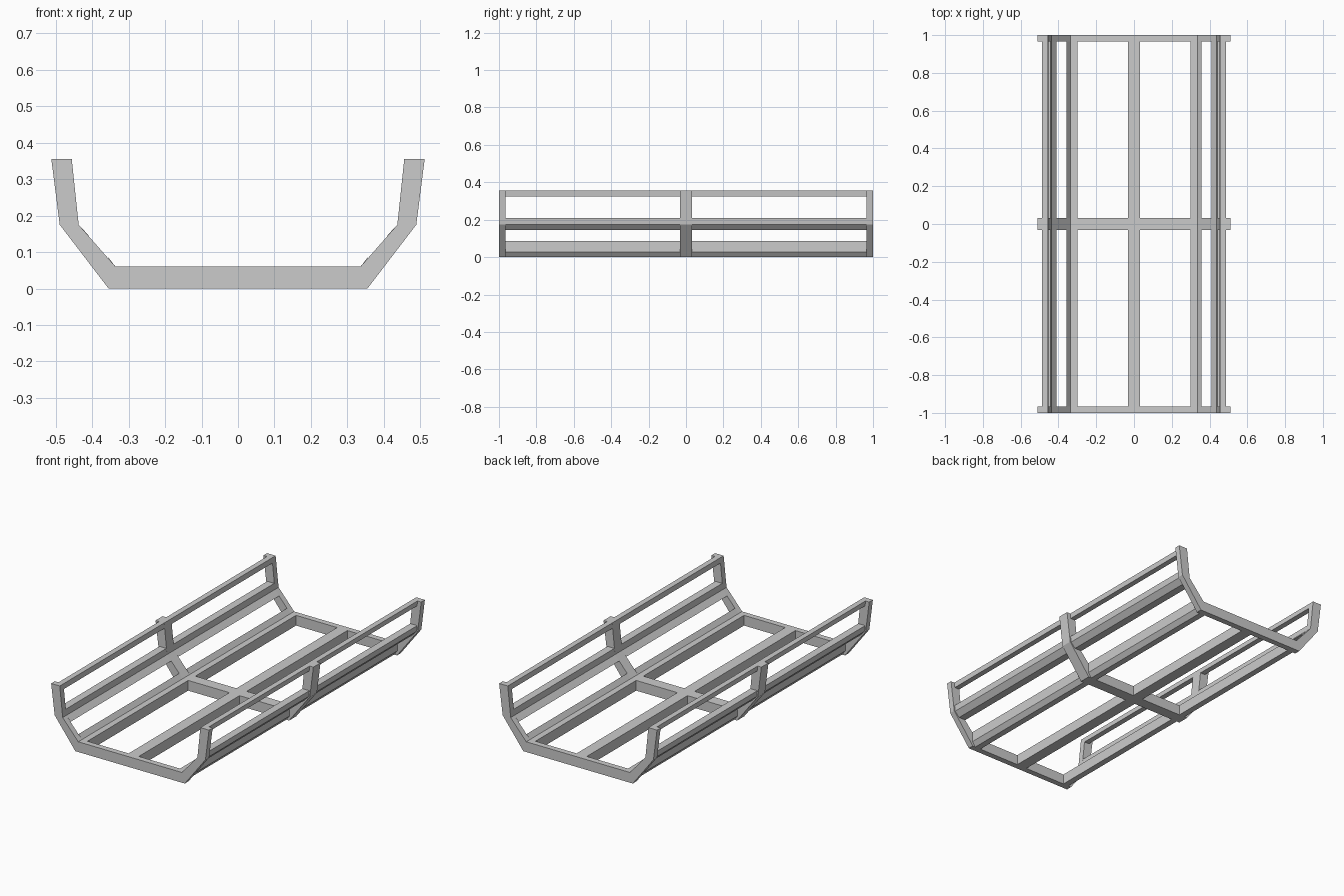
import bpy, bmesh

if "Cube" in bpy.data.objects:
    bpy.data.objects.remove(bpy.data.objects["Cube"])


def extrude_profile(name, points, y0, y1):
    """Closed x-z profile swept from y0 to y1."""
    bm = bmesh.new()
    face = bm.faces.new([bm.verts.new((x, y0, z)) for x, z in points])
    new = bmesh.ops.extrude_face_region(bm, geom=[face])["geom"]
    bmesh.ops.translate(bm, vec=(0, y1 - y0, 0),
                        verts=[v for v in new if isinstance(v, bmesh.types.BMVert)])
    bmesh.ops.recalc_face_normals(bm, faces=bm.faces)
    mesh = bpy.data.meshes.new(name)
    bm.to_mesh(mesh)
    bm.free()
    ob = bpy.data.objects.new(name, mesh)
    bpy.context.collection.objects.link(ob)
    return ob


def thicken(path, dx, dz):
    """Turn an open path into a band by shifting a copy of it."""
    return path + [(x + dx, z + dz) for x, z in reversed(path)]


# U-shaped cross ribs: front, middle, back
outer = [(0.355, 0), (0.489, 0.175), (0.512, 0.355)]
inner = [(0.456, 0.355), (0.437, 0.175), (0.336, 0.06)]
half = outer + inner
rib = half + [(-x, z) for x, z in reversed(half)]
for label, y0, y1 in (("front", -1, -0.966), ("middle", -0.033, 0.033), ("back", 0.966, 1)):
    extrude_profile(label + "_rib", rib, y0, y1)

# Lengthwise rails following the bends of the ribs
rails = {
    "floor_edge_rail": thicken([(0.30, 0), (0.336, 0), (0.357, 0.027)], 0, 0.06),
    "side_rail": thicken([(0.409, 0.145), (0.437, 0.175), (0.441, 0.21)], 0.045, 0),
    "top_rail": thicken([(0.453, 0.325), (0.456, 0.355)], 0.032, 0),
}
for name, profile in rails.items():
    for side, s in (("right", 1), ("left", -1)):
        points = [(s * x, z) for x, z in profile]
        for end, y0, y1 in (("front", -0.966, -0.033), ("back", 0.033, 0.966)):
            extrude_profile(f"{side}_{end}_{name}", points, y0, y1)

# Floor centre beam
beam = [(-0.033, 0), (0.033, 0), (0.033, 0.06), (-0.033, 0.06)]
extrude_profile("front_centre_beam", beam, -0.966, -0.033)
extrude_profile("back_centre_beam", beam, 0.033, 0.966)
